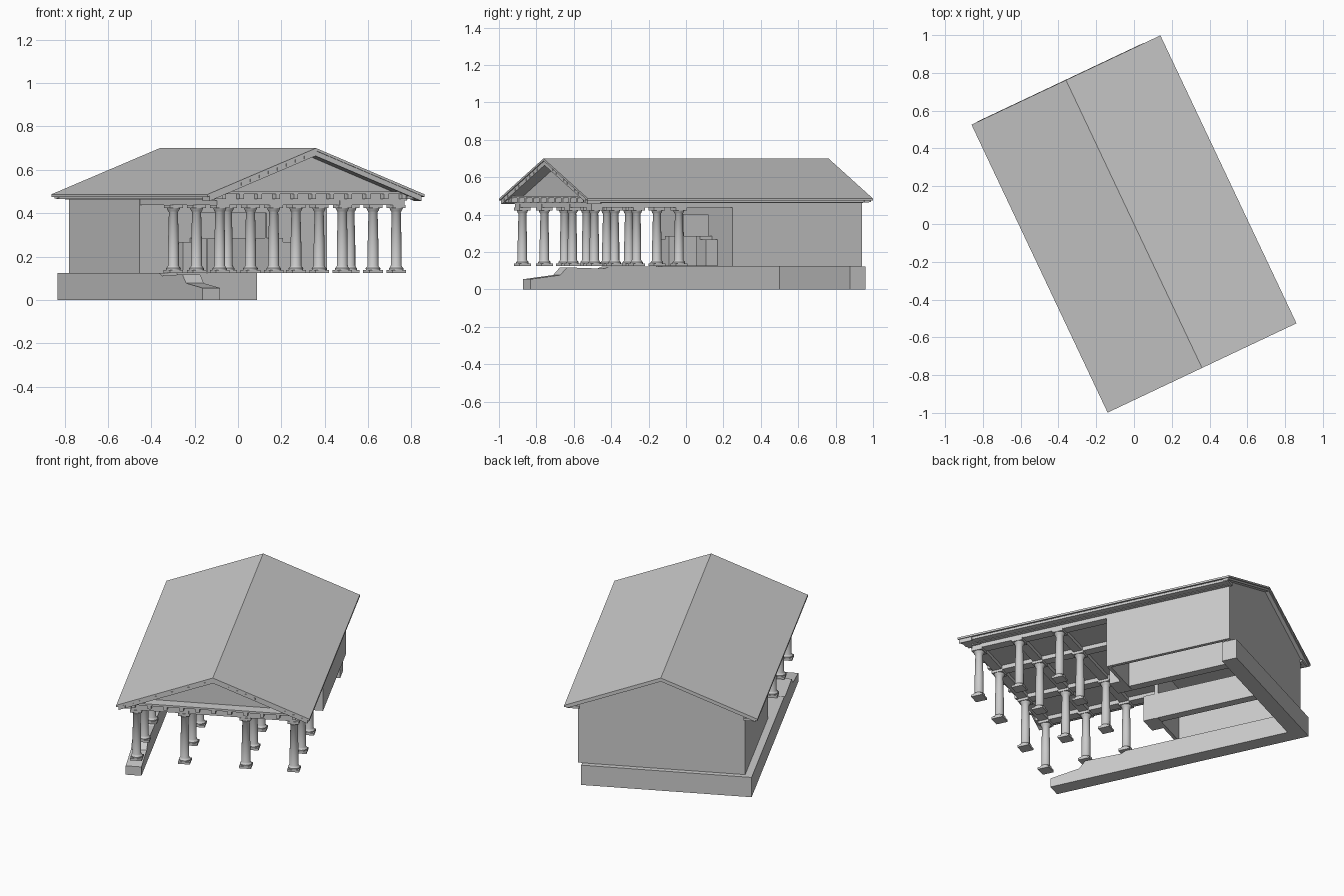
import bpy, bmesh, math

if "Cube" in bpy.data.objects:
    bpy.data.objects.remove(bpy.data.objects["Cube"])

ROT = math.radians(25.3)      # the whole temple is turned about z
HW, HL = 0.553, 0.843         # roof half width and half length
EAVE, RIDGE = 0.487, 0.70
SLOPE = (RIDGE - EAVE) / HW


def finish(name, bm):
    bmesh.ops.recalc_face_normals(bm, faces=bm.faces)
    me = bpy.data.meshes.new(name)
    bm.to_mesh(me)
    bm.free()
    ob = bpy.data.objects.new(name, me)
    ob.rotation_euler.z = ROT
    bpy.context.collection.objects.link(ob)
    return ob


def add_box(bm, x0, x1, y0, y1, z0, z1):
    r = bmesh.ops.create_cube(bm, size=1)
    for v in r['verts']:
        v.co = (x1 if v.co.x > 0 else x0,
                y1 if v.co.y > 0 else y0,
                z1 if v.co.z > 0 else z0)


def boxes(name, items):
    bm = bmesh.new()
    for b in items:
        add_box(bm, *b)
    return finish(name, bm)


def prism(name, profile, a, b, axis='y'):
    """Extrude a profile (x,z along y) or (y,z along x)."""
    bm = bmesh.new()
    put = (lambda p, t: (p[0], t, p[1])) if axis == 'y' else (lambda p, t: (t, p[0], p[1]))
    f = bm.faces.new([bm.verts.new(put(p, a)) for p in profile])
    r = bmesh.ops.extrude_face_region(bm, geom=[f])
    for v in r['geom']:
        if isinstance(v, bmesh.types.BMVert):
            v.co = put((v.co.x if axis == 'y' else v.co.y, v.co.z), b)
    return finish(name, bm)


def chevron(hw, drop, t):
    """Gable strip following the roof slope, 'drop' below the roof top."""
    e, r = RIDGE - drop - SLOPE * hw, RIDGE - drop
    return [(-hw, e), (0, r), (hw, e), (hw, e - t), (0, r - t), (-hw, e - t)]


# Roof and eaves
prism("roof", chevron(HW, 0, 0.012), -HL, HL)
prism("front_raking_cornice", chevron(HW - 0.012, 0.01, 0.026), -HL + 0.006, -0.76)
prism("back_raking_cornice", chevron(HW - 0.012, 0.01, 0.015), 0.80, HL - 0.006)
boxes("eave_cornice", [(s * 0.535 if s < 0 else 0.47, -0.47 if s < 0 else 0.535,
                        -HL + 0.015, HL - 0.015, 0.465, 0.48) for s in (-1, 1)])

# Pediment: recessed wall, horizontal cornice, small blocks
zt = 0.49
prism("pediment_wall", [(-0.50, zt), (0.50, zt), (0, RIDGE - 0.02)], -0.76, -0.745)
boxes("pediment_cornice", [(-0.50, 0.50, -HL + 0.02, -0.74, 0.488, 0.50)])
boxes("cornice_blocks", [(x - 0.011, x + 0.011, -0.82, -0.785, 0.466, 0.489)
                         for x in [-0.46 + i * 0.092 for i in range(11)]])
boxes("rake_blocks", [(s * x - 0.008, s * x + 0.008, -HL + 0.004, -0.80,
                       RIDGE - SLOPE * x - 0.03, RIDGE - SLOPE * x - 0.016)
                      for s in (-1, 1) for x in [0.05 + i * 0.046 for i in range(11)]])
boxes("frieze", [(-0.49, 0.49, -0.785, -0.73, 0.458, 0.49)])
boxes("ceiling", [(-0.50, 0.50, -0.77, 0.81, 0.462, 0.468)])

# Column grid and the beams above it
cols_x = (-0.45, -0.175, 0.175, 0.45)
rows_y = (-0.755, -0.505, -0.255)
b = 0.027
boxes("beams", [(x - b, x + b, -0.785, 0.055, 0.437, 0.463) for x in cols_x] +
      [(-0.477, 0.477, y - b, y + b, 0.438, 0.463) for y in rows_y])

# Round part of a column as a turned profile (radius, height)
turned = [(0.033, 0.138), (0.034, 0.146), (0.028, 0.152), (0.025, 0.158),
          (0.025, 0.25), (0.021, 0.405), (0.025, 0.410), (0.031, 0.424)]
N = 16
for j, y in enumerate(rows_y):
    for i, x in enumerate(cols_x):
        bm = bmesh.new()
        rings = [[bm.verts.new((x + r * math.cos(2 * math.pi * k / N),
                                y + r * math.sin(2 * math.pi * k / N), z))
                  for k in range(N)] for r, z in turned]
        for lo, hi in zip(rings, rings[1:]):
            for k in range(N):
                bm.faces.new((lo[k], lo[(k + 1) % N], hi[(k + 1) % N], hi[k]))
        for f in bm.faces:
            f.smooth = True
        add_box(bm, x - 0.034, x + 0.034, y - 0.034, y + 0.034, 0.125, 0.138)
        add_box(bm, x - 0.033, x + 0.033, y - 0.033, y + 0.033, 0.423, 0.438)
        ob = finish(f"column_{j}_{i}", bm)
        bpy.ops.object.select_all(action='DESELECT')
        ob.select_set(True)
        bpy.context.view_layer.objects.active = ob
        bpy.ops.object.shade_smooth_by_angle(angle=math.radians(40))

# Hall walls, open below, with a doorway in front
W, F, B, T = 0.478, 0.05, 0.814, 0.02
boxes("hall_walls", [(-W, -W + T, F, B, 0.123, 0.47), (W - T, W, F, B, 0.123, 0.47),
                     (-W, W, B - T, B, 0.123, 0.49),
                     (-W, -0.17, F, F + T, 0.123, 0.465), (0.17, W, F, F + T, 0.123, 0.465),
                     (-0.17, 0.17, F, F + T, 0.40, 0.465)])
prism("back_gable", [(-0.478, 0.47), (0.478, 0.47), (0.478, 0.503), (0, 0.69), (-0.478, 0.503)],
      B - T, B)

# Low walls flanking the doorway and running into the hall
boxes("inner_low_walls", [(-0.22, -0.17, -0.02, 0.69, 0.125, 0.285),
                          (0.17, 0.22, -0.02, 0.69, 0.125, 0.285)])
boxes("door_pedestals", [(-0.29, -0.22, -0.02, 0.05, 0.125, 0.268),
                         (0.22, 0.29, -0.02, 0.05, 0.125, 0.268)])

# L-shaped base: side strip with ramped front end, and back strip
prism("base_side", [(-0.717, 0), (-0.717, 0.055), (-0.54, 0.077), (-0.50, 0.118),
                    (-0.28, 0.111), (-0.25, 0.123), (0.845, 0.123), (0.845, 0)],
      -0.52, -0.43, 'x')
boxes("base_back", [(-0.43, 0.455, 0.755, 0.845, 0, 0.123)])
